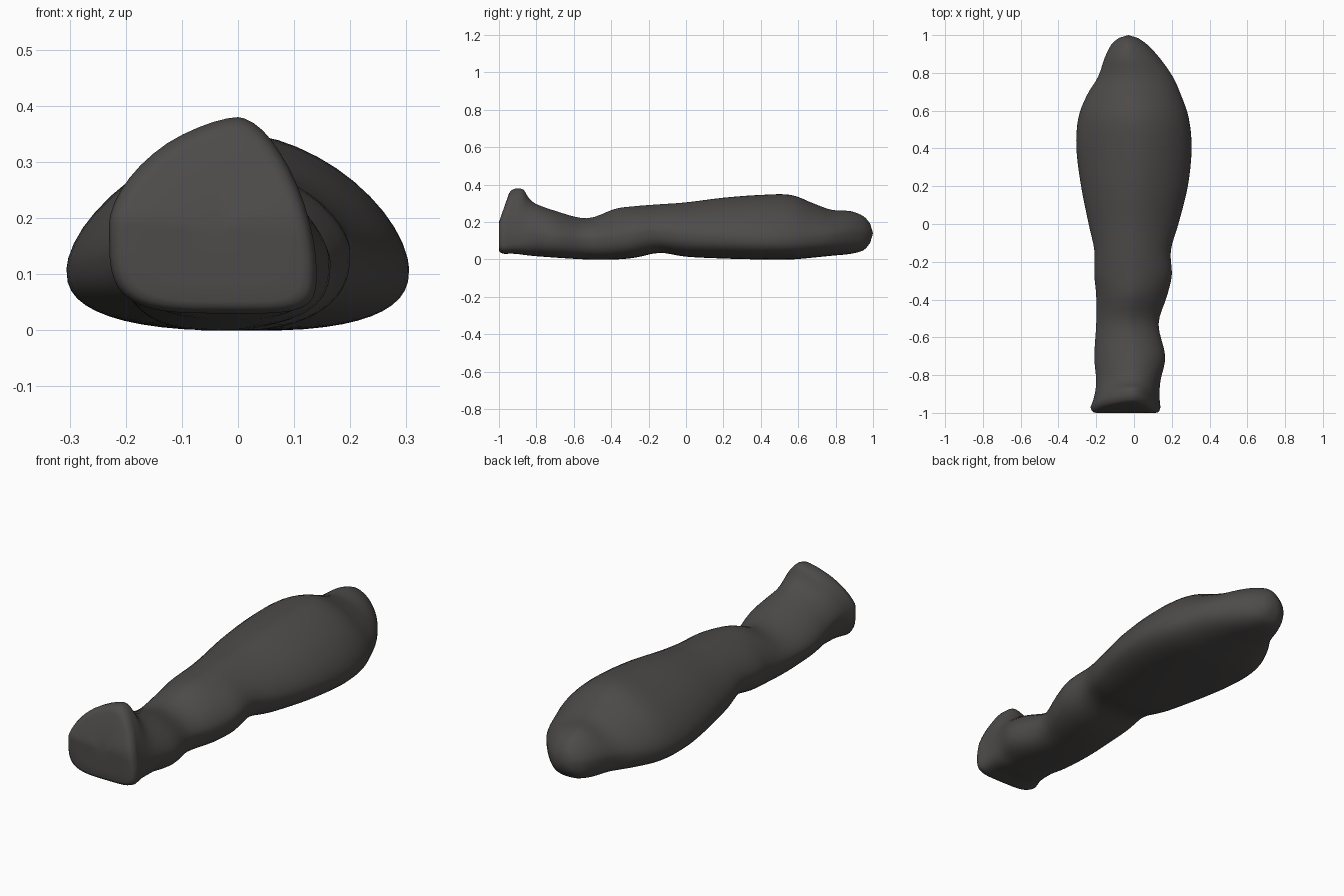
import bpy, bmesh, math

if "Cube" in bpy.data.objects:
    bpy.data.objects.remove(bpy.data.objects["Cube"])

SIDES = 48   # points around each cross-section
STEPS = 4    # rings between stations

# Stations along the bag: y, left x, right x, bottom, top, ridge x, widest height
STATIONS = [
    (-.97, -.23, .14, .03, .38, 0, .15),
    (-.91, -.21, .135, .03, .37, 0, .15),
    (-.83, -.2, .14, .02, .31, 0, .14),
    (-.7, -.21, .165, .01, .26, 0, .12),
    (-.53, -.2, .13, 0, .22, -.03, .11),
    (-.38, -.2, .175, 0, .27, -.01, .12),
    (-.27, -.21, .2, .01, .285, 0, .14),
    (-.14, -.21, .195, .035, .295, 0, .15),
    (0, -.24, .235, .015, .305, 0, .13),
    (.2, -.28, .285, .005, .33, .01, .12),
    (.4, -.305, .305, 0, .345, .02, .11),
    (.56, -.295, .29, 0, .345, .01, .11),
    (.68, -.25, .25, .01, .3, 0, .12),
    (.78, -.19, .205, .02, .265, -.01, .13),
    (.88, -.155, .135, .03, .258, -.03, .14),
    (.95, -.12, .07, .05, .23, -.03, .14),
    (.985, -.08, .02, .09, .19, -.03, .14),
]


def spline(a, b, c, d, t):
    """Smooth blend from b to c."""
    return tuple(q + t / 2 * (r - p + t * (2*p - 5*q + 4*r - s + t * (3*(q - r) + s - p)))
                 for p, q, r, s in zip(a, b, c, d))


def lean(z, amount):
    """The foot end slopes back towards its top."""
    return amount * max(0, z - .2)


def section(y, left, right, bottom, top, ridge, wide):
    """Flat-bottomed section with a soft ridge on top."""
    end = min(1, max(0, (-.8 - y) / .15))
    points = []
    for i in range(SIDES):
        angle = 2 * math.pi * i / SIDES
        c, s = math.cos(angle), math.sin(angle)
        power = 1.65 if s > 0 else 2.6 + 1.4 * end
        u, v = abs(c) ** (2 / power), abs(s) ** (2 / power)
        x = ridge + (right - ridge if c > 0 else left - ridge) * u
        side = wide + (-.04 if c > 0 else .04) * end * min(1, u * 2)
        z = side + (top - side if s > 0 else bottom - side) * v
        points.append((x, y + lean(z, .35 * end), max(0, z)))
    return points


def shrink(points, factor, y):
    """Inset copy of the foot-end section."""
    cx, cz = -.04, .17
    result = []
    for x, _, z in points:
        z = cz + (z - cz) * factor
        result.append((cx + (x - cx) * factor, y + lean(z, .35), z))
    return result


# Rounded flat foot end, then the lofted body
first = section(*STATIONS[0])
rings = [shrink(first, f, y) for f, y in
         ((.3, -1), (.6, -1), (.85, -1), (.92, -.997), (.97, -.988))]
last = len(STATIONS) - 1
for i in range(last):
    keys = [STATIONS[max(0, min(last, i + k))] for k in (-1, 0, 1, 2)]
    rings += [section(*spline(*keys, j / STEPS)) for j in range(STEPS)]
rings.append(section(*STATIONS[last]))

bm = bmesh.new()
loops = [[bm.verts.new(p) for p in ring] for ring in rings]
for a, b in zip(loops, loops[1:]):
    for i in range(SIDES):
        j = (i + 1) % SIDES
        bm.faces.new((a[i], a[j], b[j], b[i]))
for loop, tip in ((loops[0], (-.04, -1, .17)), (loops[-1], (-.03, 1, .14))):
    centre = bm.verts.new(tip)
    for i in range(SIDES):
        bm.faces.new((loop[i], loop[(i + 1) % SIDES], centre))
bmesh.ops.recalc_face_normals(bm, faces=bm.faces)

mesh = bpy.data.meshes.new("wrapped_bag")
bm.to_mesh(mesh)
bm.free()
bag = bpy.data.objects.new("wrapped_bag", mesh)
bpy.context.collection.objects.link(bag)

# Dark cloth
cloth = bpy.data.materials.new("dark_grey_cloth")
cloth.use_nodes = True
colour = (.075, .07, .068, 1)
cloth.diffuse_color = colour
cloth.node_tree.nodes["Principled BSDF"].inputs["Base Color"].default_value = colour
mesh.materials.append(cloth)
mesh.shade_smooth()
